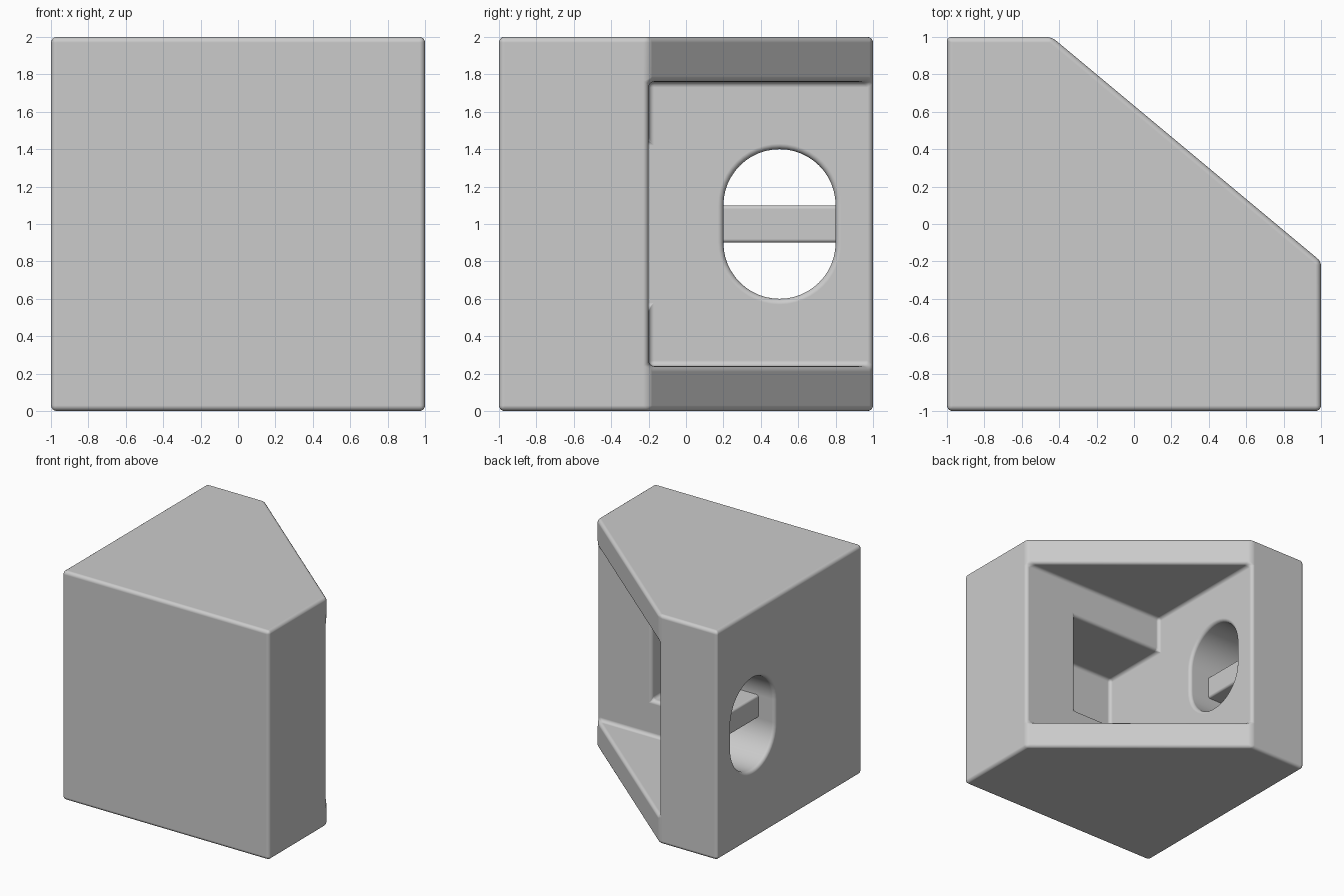
import bpy
import bmesh
from math import sin, cos, pi, radians

if "Cube" in bpy.data.objects:
    bpy.data.objects.remove(bpy.data.objects["Cube"], do_unlink=True)

# Material
grey = bpy.data.materials.new("plain grey")
grey.use_nodes = True
colour = (0.6, 0.6, 0.6, 1)
grey.diffuse_color = colour
grey.node_tree.nodes["Principled BSDF"].inputs["Base Color"].default_value = colour

# Main dimensions
WALL_X, WALL_Y = -0.44, -0.2
LEVELS = (0, 0.24, 1.76, 2)


def finish_mesh(name, bm):
    bmesh.ops.recalc_face_normals(bm, faces=bm.faces[:])
    mesh = bpy.data.meshes.new(name)
    bm.to_mesh(mesh)
    bm.free()
    obj = bpy.data.objects.new(name, mesh)
    bpy.context.collection.objects.link(obj)
    mesh.materials.append(grey)
    return obj


def prism_x(name, profile, x0, x1):
    """Extrude a (y, z) profile along x."""
    bm = bmesh.new()
    ends = [[bm.verts.new((x, y, z)) for y, z in profile] for x in (x0, x1)]
    n = len(profile)
    for ring in ends:
        bm.faces.new(ring)
    for i in range(n):
        j = (i + 1) % n
        bm.faces.new((ends[0][i], ends[0][j], ends[1][j], ends[1][i]))
    return finish_mesh(name, bm)


def rectangle(y0, y1, z0, z1):
    return [(y0, z0), (y1, z0), (y1, z1), (y0, z1)]


def activate(obj):
    bpy.ops.object.select_all(action='DESELECT')
    obj.select_set(True)
    bpy.context.view_layer.objects.active = obj


def cut(obj, cutter):
    mod = obj.modifiers.new("cut", 'BOOLEAN')
    mod.operation = 'DIFFERENCE'
    mod.solver = 'EXACT'
    mod.object = cutter
    activate(obj)
    bpy.ops.object.modifier_apply(modifier=mod.name)
    bpy.data.objects.remove(cutter, do_unlink=True)


def merge_flat_faces(obj):
    bm = bmesh.new()
    bm.from_mesh(obj.data)
    bmesh.ops.remove_doubles(bm, verts=bm.verts[:], dist=0.0002)
    bmesh.ops.dissolve_limit(bm, angle_limit=radians(1),
                             verts=bm.verts[:], edges=bm.edges[:])
    bm.to_mesh(obj.data)
    bm.free()


def round_edges(obj, width):
    mod = obj.modifiers.new("rounding", 'BEVEL')
    mod.width = width
    mod.segments = 4
    mod.limit_method = 'ANGLE'
    mod.angle_limit = radians(30)
    mod.use_clamp_overlap = False
    activate(obj)
    bpy.ops.object.modifier_apply(modifier=mod.name)
    bpy.ops.object.shade_smooth_by_angle(angle=radians(35))
    weighted = obj.modifiers.new("flat shading", 'WEIGHTED_NORMAL')
    weighted.weight = 100
    weighted.keep_sharp = True


# Block with a cut corner; the middle level is open on the sloping side
outline = [(1, WALL_Y), (1, -1), (-1, -1), (-1, 1), (WALL_X, 1)]
bm = bmesh.new()
rings = [[bm.verts.new((x, y, z)) for x, y in outline] for z in LEVELS]
inner = [bm.verts.new((WALL_X, WALL_Y, z)) for z in LEVELS[1:3]]
bm.faces.new(rings[0])
bm.faces.new(rings[3])
for level in range(3):
    low, high = rings[level], rings[level + 1]
    for i in range(4):
        bm.faces.new((low[i], low[i + 1], high[i + 1], high[i]))
    if level != 1:
        bm.faces.new((low[4], low[0], high[0], high[4]))
for ring, corner in zip(rings[1:3], inner):
    bm.faces.new((ring[0], ring[4], corner))
for i in (0, 4):
    bm.faces.new((rings[1][i], inner[0], inner[1], rings[2][i]))
body = finish_mesh("corner_block", bm)
merge_flat_faces(body)

# Deep recess in the front wall
cut(body, prism_x("recess_cutter", rectangle(-0.83, 0, 0.55, 1.45), WALL_X, 0.47))

# Long rounded hole through the side wall
steps = 24
slot = []
for centre, start in ((1.1, 0), (0.9, pi)):
    for i in range(steps + 1):
        a = start + pi * i / steps
        slot.append((0.5 + 0.3 * cos(a), centre + 0.3 * sin(a)))
cut(body, prism_x("slot_cutter", slot, -1.2, -0.2))
merge_flat_faces(body)
round_edges(body, 0.03)

# Bar across the hole
bar = prism_x("slot_bar", rectangle(0.18, 0.82, 0.9, 1.1), -0.84, -0.64)
round_edges(bar, 0.02)
